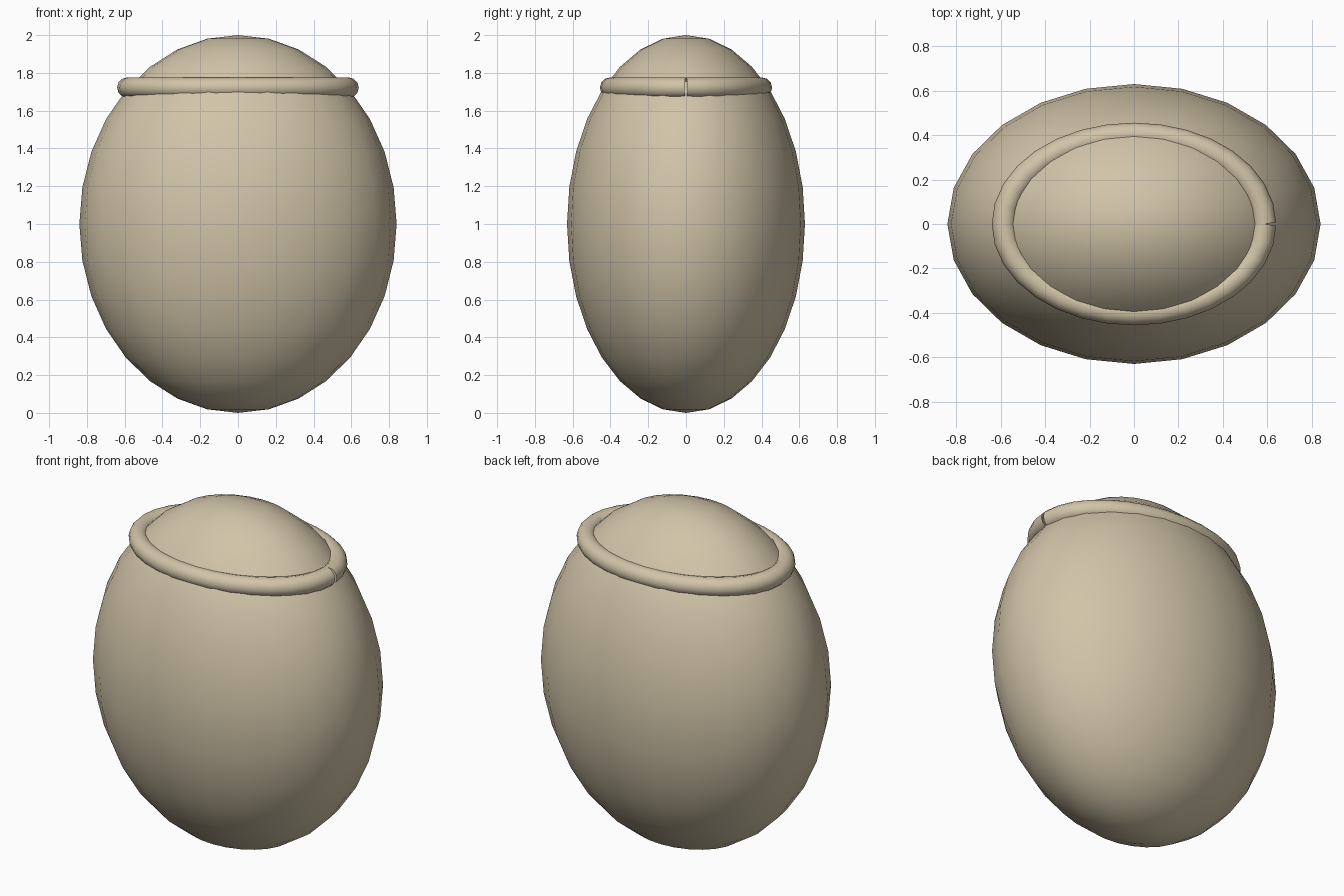
import bpy
import math

if "Cube" in bpy.data.objects:
    bpy.data.objects.remove(bpy.data.objects["Cube"])

# One stone-beige colour for everything
beige = bpy.data.materials.new("warm beige")
beige.diffuse_color = (0.638, 0.552, 0.392, 1.0)
beige.use_nodes = True
beige.node_tree.nodes["Principled BSDF"].inputs["Base Color"].default_value = beige.diffuse_color

# Body: a smooth egg-like ellipsoid
bpy.ops.mesh.primitive_uv_sphere_add(segments=24, ring_count=16, radius=1.0, location=(0, 0, 1))
body = bpy.context.object
body.name = "body"
body.scale = (0.84, 0.63, 1.0)
bpy.ops.object.transform_apply(location=False, rotation=False, scale=True)
bpy.ops.object.shade_smooth()
body.data.materials.append(beige)

# Rim: a round tube along an open ellipse, its ends meeting in a thin V slit at +x
STEPS = 32
path = bpy.data.curves.new("rim", "CURVE")
path.dimensions = "3D"
path.twist_mode = "Z_UP"
path.bevel_depth = 0.054
path.bevel_resolution = 4
spline = path.splines.new("POLY")
spline.points.add(STEPS)
for i, point in enumerate(spline.points):
    a = 2 * math.pi * i / STEPS
    point.co = (0.586 * math.cos(a), 0.402 * math.sin(a), 1.722, 1)
rim = bpy.data.objects.new("rim", path)
bpy.context.collection.objects.link(rim)
bpy.ops.object.select_all(action="DESELECT")
rim.select_set(True)
bpy.context.view_layer.objects.active = rim
bpy.ops.object.convert(target="MESH")
rim = bpy.context.object
bpy.ops.object.shade_smooth()
rim.data.materials.clear()
rim.data.materials.append(beige)
